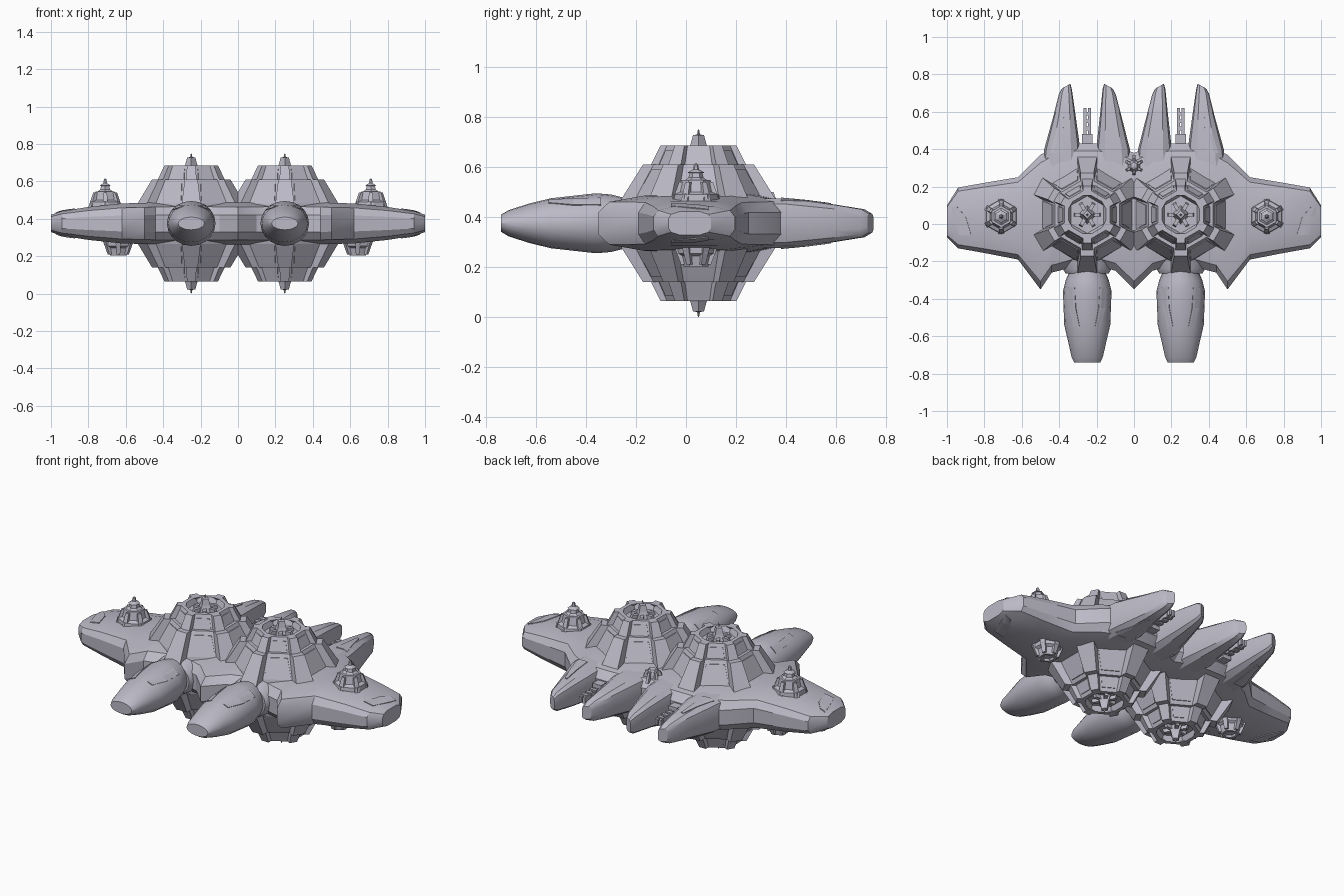
import bpy, bmesh, math
from mathutils import Vector
from mathutils.bvhtree import BVHTree

MID = 0.375  # height of the symmetry plane; all meshes are modelled around it

cube = bpy.data.objects.get("Cube")
if cube:
    bpy.data.objects.remove(cube, do_unlink=True)

grey = bpy.data.materials.new("pale_lavender_grey")
grey.use_nodes = True
colour = (0.50, 0.49, 0.57, 1)
grey.diffuse_color = colour
grey.node_tree.nodes["Principled BSDF"].inputs["Base Color"].default_value = colour
smooth_parts = []


def finish(name, bm, mirror="", smooth=False, fix=True):
    if fix:
        bmesh.ops.recalc_face_normals(bm, faces=bm.faces[:])
    mesh = bpy.data.meshes.new(name)
    bm.to_mesh(mesh)
    bm.free()
    mesh.materials.append(grey)
    ob = bpy.data.objects.new(name, mesh)
    ob.location.z = MID
    bpy.context.collection.objects.link(ob)
    if mirror:
        mod = ob.modifiers.new("Mirror", "MIRROR")
        mod.use_axis = ("X" in mirror, False, "Z" in mirror)
        mod.use_mirror_merge = False
    if smooth:
        smooth_parts.append(ob)
    return ob


def add_loft(bm, rings):
    rows = [[bm.verts.new(p) for p in ring] for ring in rings]
    n = len(rows[0])
    for a, b in zip(rows, rows[1:]):
        for i in range(n):
            j = (i + 1) % n
            bm.faces.new((a[i], a[j], b[j], b[i]))
    bm.faces.new(rows[0])
    bm.faces.new(rows[-1])


def loft(name, rings, mirror="", smooth=False):
    bm = bmesh.new()
    add_loft(bm, rings)
    return finish(name, bm, mirror, smooth)


# Rounded blade section between two edge points
BLADE = [(0, .4), (.06, .78), (.25, 1), (.75, 1), (.94, .78), (1, .4)]


def section(a, b, h):
    a, b = Vector((*a, 0)), Vector((*b, 0))
    up = [a.lerp(b, t) + Vector((0, 0, s * h)) for t, s in BLADE]
    return up + [Vector((p.x, p.y, -p.z)) for p in reversed(up)]


def polygon(cx, cy, r, z, sides=6):
    return [(cx + r * math.cos(math.pi / 2 + k * math.tau / sides),
             cy + r * math.sin(math.pi / 2 + k * math.tau / sides), z) for k in range(sides)]


def turned(bm, cx, cy, profile, sides=6):
    add_loft(bm, [polygon(cx, cy, r, z, sides) for r, z in profile])


def wedge(bm, cx, cy, angle, low, high, depth):
    """Block leaning on a cone; low and high are (outer radius, width, z)."""
    out = Vector((math.cos(angle), math.sin(angle), 0))
    side = Vector((-out.y, out.x, 0))
    rings = []
    for r, w, z in (low, high):
        c = Vector((cx, cy, z))
        rings.append([c + out * q + side * s * w / 2
                      for q, s in ((r - depth, -1), (r, -1), (r, 1), (r - depth, 1))])
    add_loft(bm, rings)


def plate(name, target, rows, mirror="X"):
    """Thin panel draped over the upper surface of a part; rows are (x0, x1, y)."""
    me = target.data
    tree = BVHTree.FromPolygons([v.co for v in me.vertices], [p.vertices[:] for p in me.polygons])
    bm = bmesh.new()
    grid = []
    for x0, x1, y in rows:
        line = []
        for k in range(4):
            x = x0 + (x1 - x0) * k / 3
            hit = tree.ray_cast(Vector((x, y, 1)), Vector((0, 0, -1)))[0]
            line.append(bm.verts.new(hit or (x, y, 0)))
        grid.append(line)
    for a, b in zip(grid, grid[1:]):
        for k in range(3):
            bm.faces.new((a[k], b[k], b[k + 1], a[k + 1]))
    ob = finish(name, bm, fix=False)
    sol = ob.modifiers.new("Solidify", "SOLIDIFY")
    sol.thickness, sol.offset = 0.009, 0
    mod = ob.modifiers.new("Mirror", "MIRROR")
    mod.use_axis = ("X" in mirror, False, "Z" in mirror)
    mod.use_mirror_merge = False


# Hull with swept wings: x, front y, back y, half thickness
half = [(0, -.35, .38, .112), (.1, -.25, .42, .114), (.2, -.22, .43, .115),
        (.3, -.22, .43, .115), (.4, -.25, .42, .114), (.44, -.26, .40, .113),
        (.5, -.35, .37, .11), (.62, -.19, .25, .107), (.8, -.155, .22, .088),
        (.94, -.13, .195, .066), (1, -.07, .10, .046)]
stations = [(-x, f, b, h) for x, f, b, h in reversed(half[1:])] + half
hull = loft("hull", [section((x, f), (x, b), h) for x, f, b, h in stations], smooth=True)

# Rear prongs
outer = loft("outer_rear_prong", [
    section((.28, .22), (.50, .22), .10), section((.29, .42), (.48, .40), .098),
    section((.315, .60), (.43, .58), .075), section((.332, .72), (.402, .695), .056),
    section((.34, .75), (.385, .725), .038)], "X", True)
inner = loft("inner_rear_prong", [
    section((.01, .22), (.21, .22), .10), section((.022, .40), (.20, .42), .098),
    section((.068, .58), (.18, .60), .075), section((.098, .695), (.168, .72), .056),
    section((.115, .725), (.16, .75), .038)], "X", True)

# Front pods: y, half width, half height
pod_rows = [(-.16, .085, .095), (-.24, .09, .10), (-.30, .115, .115), (-.36, .13, .12),
            (-.54, .123, .10), (-.63, .102, .078), (-.71, .084, .052), (-.74, .07, .034)]
pod = loft("front_pod", [[(.25 + rx * math.cos(a), y, rz * math.sin(a))
                          for a in (math.tau * k / 20 for k in range(20))]
                         for y, rx, rz in pod_rows], "X", True)
loft("pod_socket", [[(.25 + r * math.cos(a), y, .82 * r * math.sin(a))
                     for a in (math.tau * k / 16 for k in range(16))]
                    for y, r in ((-.12, .14), (-.24, .13), (-.265, .115))], "X", True)

# Reactor domes above and below
CX, CY = .25, .05
bm = bmesh.new()
turned(bm, CX, CY, [(.30, .02), (.275, .11), (.20, .235), (.175, .235), (.14, .31),
                    (.115, .31), (.10, .28)])
finish("reactor_dome", bm, "XZ")
ribs, panels = bmesh.new(), bmesh.new()
for k in range(6):
    corner = math.pi / 2 + k * math.pi / 3
    face = corner + math.pi / 6
    wedge(ribs, CX, CY, corner, (.325, .11, .07), (.222, .07, .235), .08)
    wedge(ribs, CX, CY, corner, (.198, .06, .22), (.152, .045, .31), .05)
    wedge(panels, CX, CY, face, (.240, .15, .11), (.188, .10, .215), .05)
    wedge(panels, CX, CY, face, (.158, .09, .23), (.133, .07, .29), .03)
    wedge(panels, CX, CY, face, (.075, .02, .27), (.065, .02, .30), .05)
finish("dome_ribs", ribs, "XZ")
finish("dome_panels", panels, "XZ")

# Spire on each dome
bm = bmesh.new()
turned(bm, CX, CY, [(.055, .27), (.032, .315), (.022, .352), (.006, .355), (.002, .375)], 4)
finish("dome_spire", bm, "XZ")

# Wing turrets, upper with a stepped mast, lower plain
bm = bmesh.new()
turned(bm, .71, .04, [(.10, .05), (.092, .115), (.07, .125), (.058, .172), (.045, .172),
                      (.03, .182), (.026, .20), (.034, .203), (.012, .215), (.008, .235),
                      (.002, .24)])
for k in range(6):
    wedge(bm, .71, .04, math.pi / 2 + k * math.pi / 3, (.098, .03, .08), (.068, .02, .165), .03)
finish("upper_wing_turret", bm, "X")
bm = bmesh.new()
turned(bm, .64, .04, [(.085, -.06), (.078, -.12), (.062, -.13), (.05, -.172), (.035, -.172),
                      (.03, -.16)])
for k in range(6):
    wedge(bm, .64, .04, math.pi / 2 + k * math.pi / 3, (.088, .03, -.09), (.06, .02, -.165), .03)
finish("lower_wing_turret", bm, "X")

# Sensor cluster at the stern
bm = bmesh.new()
turned(bm, 0, .31, [(.04, .06), (.035, .11), (.02, .135), (.008, .14)])
for k in range(6):
    wedge(bm, 0, .31, math.pi / 2 + k * math.pi / 3, (.06, .018, .07), (.04, .012, .125), .02)
finish("stern_sensor", bm)

# Twin-barrel guns between the rear prongs
bm = bmesh.new()


def box(x, y0, y1, w, h):
    add_loft(bm, [[(x + sx * w, y, sz * h) for sx, sz in ((-1, -1), (1, -1), (1, 1), (-1, 1))]
                  for y in (y0, y1)])


box(.25, .40, .48, .028, .04)
for side in (-.012, .012):
    box(.25 + side, .46, .62, .007, .018)
for y in (.50, .54, .58):
    box(.25, y, y + .02, .021, .024)
finish("rear_gun", bm, "X")

# Thin surface panels
plate("pod_outer_panel", pod, [(.315, .35, -.34), (.31, .345, -.45), (.29, .32, -.55)])
plate("pod_inner_panel", pod, [(.15, .185, -.34), (.155, .19, -.45), (.18, .21, -.55)])
plate("wing_tip_panel", hull, [(.945, .975, .09), (.90, .965, .04), (.87, .93, -.06)], "XZ")
plate("prong_panel", outer, [(.38, .45, .38), (.38, .42, .48), (.375, .39, .58)], "XZ")

# Soft shading on the moulded parts, crisp edges kept
bpy.ops.object.select_all(action="DESELECT")
for ob in smooth_parts:
    ob.select_set(True)
    bpy.context.view_layer.objects.active = ob
bpy.ops.object.shade_smooth_by_angle(angle=math.radians(28))
bpy.ops.object.select_all(action="DESELECT")
